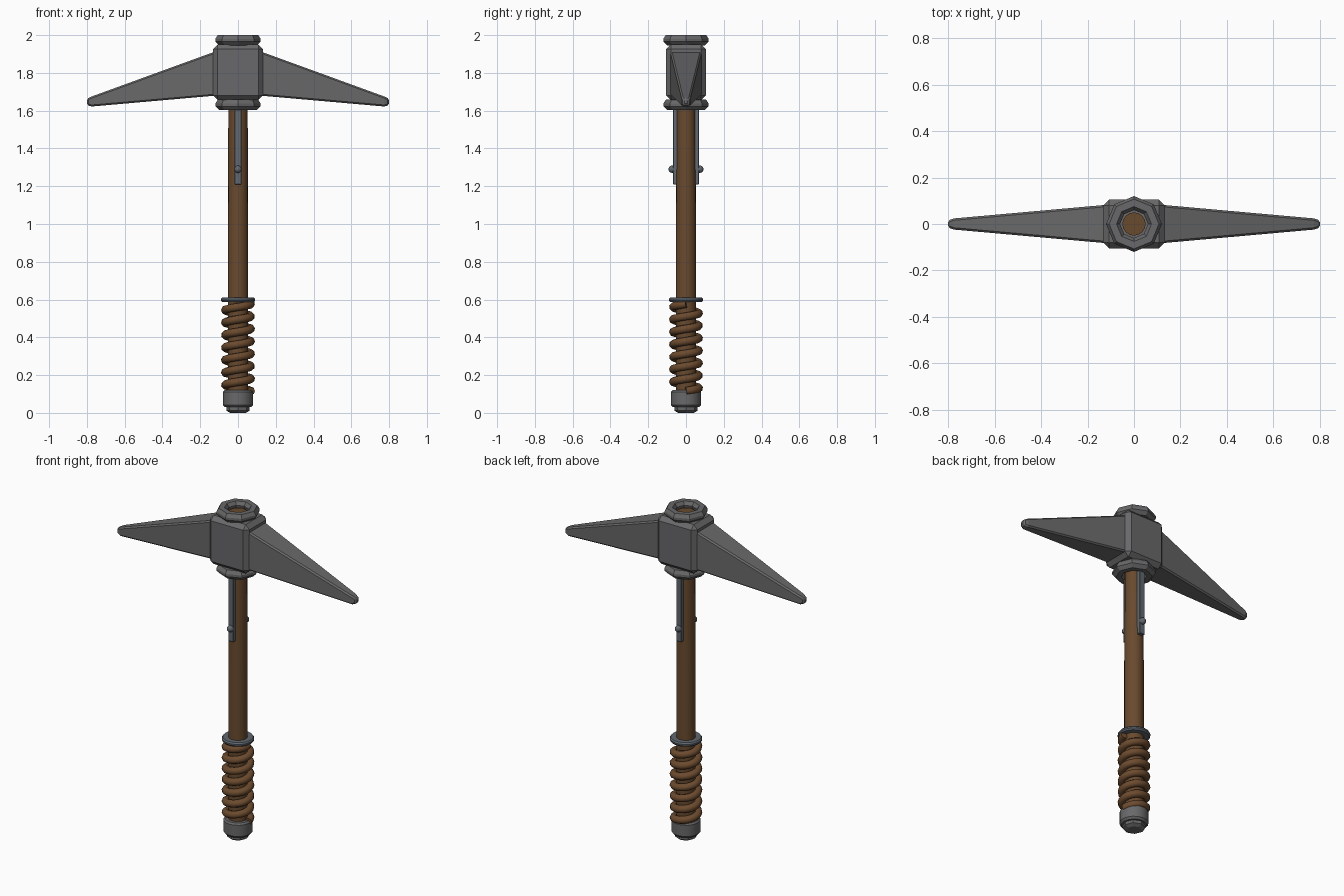
import bpy, bmesh, math
from mathutils import Matrix, Vector

cube = bpy.data.objects.get("Cube")
if cube:
    bpy.data.objects.remove(cube, do_unlink=True)


def material(name, rgb):
    m = bpy.data.materials.new(name)
    m.use_nodes = True
    m.diffuse_color = (*rgb, 1)
    m.node_tree.nodes["Principled BSDF"].inputs["Base Color"].default_value = (*rgb, 1)
    return m


iron = material("dark iron", (0.14, 0.14, 0.145))
steel = material("blue steel", (0.12, 0.14, 0.16))
wood = material("brown wood", (0.14, 0.068, 0.027))
leather = material("brown leather", (0.15, 0.07, 0.028))


def finish(name, bm, mat, bevel=0, smooth=None):
    bmesh.ops.recalc_face_normals(bm, faces=bm.faces)
    mesh = bpy.data.meshes.new(name)
    bm.to_mesh(mesh)
    bm.free()
    mesh.materials.append(mat)
    ob = bpy.data.objects.new(name, mesh)
    bpy.context.collection.objects.link(ob)
    if bevel:
        mod = ob.modifiers.new("Bevel", 'BEVEL')
        mod.width = bevel
        mod.segments = 1
    if smooth:
        bpy.ops.object.select_all(action='DESELECT')
        ob.select_set(True)
        bpy.context.view_layer.objects.active = ob
        bpy.ops.object.shade_smooth_by_angle(angle=math.radians(smooth))
    return ob


def lathe(name, profile, sides, mat, smooth=None, closed=False):
    """Turn a (radius, height) profile around z."""
    bm = bmesh.new()
    rings = [[bm.verts.new((r * math.cos(math.tau * i / sides),
                            r * math.sin(math.tau * i / sides), z))
              for i in range(sides)] for r, z in profile]
    pairs = list(zip(rings, rings[1:]))
    if closed:
        pairs.append((rings[-1], rings[0]))
    else:
        bm.faces.new(rings[0])
        bm.faces.new(rings[-1])
    for a, b in pairs:
        for i in range(sides):
            j = (i + 1) % sides
            bm.faces.new((a[i], a[j], b[j], b[i]))
    return finish(name, bm, mat, smooth=smooth)


def box(name, size, centre, mat, bevel):
    bm = bmesh.new()
    bmesh.ops.create_cube(bm, size=1, matrix=Matrix.Translation(centre) @ Matrix.Diagonal((*size, 1)))
    return finish(name, bm, mat, bevel)


# Handle
lathe("handle", [(0.054, 0.05), (0.054, 1.0), (0.052, 1.4), (0.05, 1.97)], 16, wood, 40)

# Pommel cap with a small nub underneath
lathe("pommel", [(0.07, 0.03), (0.08, 0.042), (0.08, 0.11), (0.072, 0.12)], 16, iron, 25)
lathe("pommel_nub", [(0.042, 0.0), (0.062, 0.012), (0.062, 0.035)], 8, iron)

# Grip ring and the two head collars
lathe("grip_ring", [(0.05, 0.587), (0.084, 0.587), (0.09, 0.595), (0.09, 0.603),
                    (0.084, 0.611), (0.05, 0.611)], 16, steel, 30, closed=True)
for name, z in (("lower_collar", 1.603), ("upper_collar", 1.945)):
    lathe(name, [(0.07, z), (0.1, z), (0.12, z + 0.02), (0.12, z + 0.035),
                 (0.107, z + 0.055), (0.075, z + 0.055), (0.06, z + 0.035)],
          8, iron, closed=True)

# Wound grip: a tube swept along a helix
curve = bpy.data.curves.new("grip_path", 'CURVE')
curve.dimensions = '3D'
curve.bevel_depth = 0.022
curve.bevel_resolution = 2
curve.use_fill_caps = True
turns, steps = 7, 20
spline = curve.splines.new('POLY')
spline.points.add(turns * steps)
for i, p in enumerate(spline.points):
    a = math.tau * i / steps
    p.co = (0.068 * math.cos(a), 0.068 * math.sin(a), 0.115 + 0.066 * i / steps, 1)
spline.use_smooth = True
curve.materials.append(leather)
bpy.context.collection.objects.link(bpy.data.objects.new("grip_wrap", curve))

# Head block
box("head_block", (0.265, 0.21, 0.295), (0, 0, 1.803), iron, 0.025)

# Tapered spikes, one per side
for name, s in (("left_spike", 1), ("right_spike", -1)):
    bm = bmesh.new()
    ends = []
    for x, y, low, high in ((0.08, 0.086, 1.683, 1.928), (0.775, 0.024, 1.622, 1.675),
                            (0.8, 0.015, 1.63, 1.662)):
        ends.append([bm.verts.new((s * x, sy * y, z)) for sy, z in
                     ((-1, low), (1, low), (1, high), (-1, high))])
    bm.faces.new(ends[0])
    bm.faces.new(ends[-1])
    for a, b in zip(ends, ends[1:]):
        for i in range(4):
            j = (i + 1) % 4
            bm.faces.new((a[i], a[j], b[j], b[i]))
    finish(name, bm, iron, 0.008)

# Straps and rivets on the front and back of the handle
for side, s in (("front", -1), ("back", 1)):
    box(side + "_strap", (0.036, 0.03, 0.42), (0, s * 0.055, 1.42), steel, 0.003)
    bm = bmesh.new()
    bmesh.ops.create_uvsphere(bm, u_segments=10, v_segments=6, radius=0.02,
                              matrix=Matrix.Translation(Vector((0, s * 0.073, 1.29))))
    finish(side + "_rivet", bm, steel, smooth=60)
